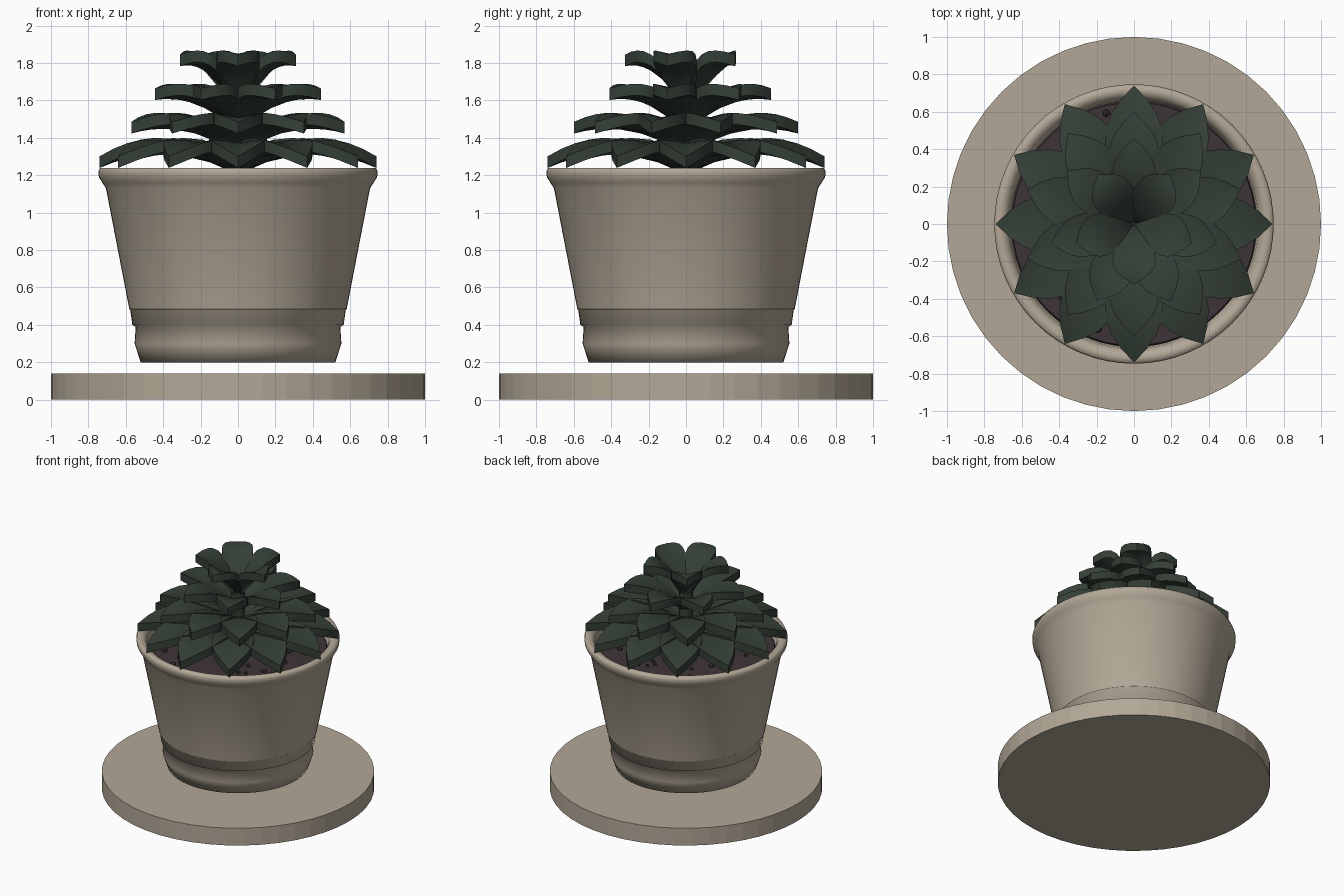
import bpy, bmesh, math, random
from mathutils import Matrix

random.seed(4)
cube = bpy.data.objects.get("Cube")
if cube:
    bpy.data.objects.remove(cube, do_unlink=True)


def material(name, rgb):
    m = bpy.data.materials.new(name)
    m.use_nodes = True
    m.diffuse_color = (*rgb, 1)
    bsdf = m.node_tree.nodes["Principled BSDF"]
    bsdf.inputs["Base Color"].default_value = (*rgb, 1)
    bsdf.inputs["Roughness"].default_value = 0.8
    return m


CLAY = material("beige clay", (0.45, 0.39, 0.31))
SOIL = material("dark soil", (0.048, 0.034, 0.037))
LEAF = material("dark green", (0.034, 0.050, 0.037))


def finish(bm, name, mat, smooth=None):
    bmesh.ops.recalc_face_normals(bm, faces=bm.faces)
    mesh = bpy.data.meshes.new(name)
    bm.to_mesh(mesh)
    bm.free()
    mesh.materials.append(mat)
    ob = bpy.data.objects.new(name, mesh)
    bpy.context.collection.objects.link(ob)
    if smooth:
        bpy.ops.object.select_all(action='DESELECT')
        ob.select_set(True)
        bpy.context.view_layer.objects.active = ob
        bpy.ops.object.shade_smooth_by_angle(angle=math.radians(smooth))
    return ob


def lathe(profile, segments):
    # Revolve (radius, height) points around z; radius 0 makes a pole
    bm = bmesh.new()
    vs = [bm.verts.new((r, 0, z)) for r, z in profile]
    es = [bm.edges.new(pair) for pair in zip(vs, vs[1:])]
    bmesh.ops.spin(bm, geom=vs + es, axis=(0, 0, 1), cent=(0, 0, 0),
                   angle=2 * math.pi, steps=segments)
    bmesh.ops.remove_doubles(bm, verts=bm.verts, dist=0.0005)
    return bm


# Base disc
finish(lathe([(0, 0), (1, 0), (1, 0.14), (0, 0.14)], 48), "base_disc", CLAY)

# Pot with a foot, a shallow step, a tapered wall and a rounded rim
LIP = 0.484
pot_profile = [
    (0, 0.20), (0.52, 0.20), (0.553, 0.30), (0.547, 0.39), (0.565, 0.40),
    (0.576, 0.48), (0.581, LIP), (0.706, 1.13), (0.725, 1.16),
    (0.744, 1.19), (0.747, 1.22), (0.738, 1.24), (0.705, 1.24),
    (0.68, 1.225), (0.665, 1.19), (0.655, 1.12), (0, 1.12)]
bm = lathe(pot_profile, 64)
for e in bm.edges:
    if all(abs(v.co.z - LIP) < 0.001 for v in e.verts):
        e.smooth = False
for f in bm.faces:
    f.smooth = True
finish(bm, "pot", CLAY)

# Soil with scattered pebbles
finish(lathe([(0.66, 1.13), (0.65, 1.155), (0, 1.165)], 48), "soil", SOIL)
bm = bmesh.new()
for i in range(45):
    a, r = random.uniform(0, 2 * math.pi), random.uniform(0.35, 0.62)
    bmesh.ops.create_icosphere(
        bm, subdivisions=1, radius=random.uniform(0.012, 0.026),
        matrix=Matrix.Translation((r * math.cos(a), r * math.sin(a), 1.16)))
finish(bm, "soil_pebbles", SOIL)

# Stem joining the leaf layers
finish(lathe([(0.05, 1.15), (0.05, 1.6), (0, 1.62)], 12), "stem", LEAF, 40)

OUTLINE = [(0, 0.25), (0.2, 0.6), (0.4, 0.92), (0.58, 1), (0.7, 0.95),
           (0.8, 0.77), (0.9, 0.45), (1, 0)]
THICK, CUP = 0.062, 0.025


def add_leaf(bm, angle, length, half, root, peak, t_peak):
    rot = Matrix.Rotation(angle, 4, 'Z')

    def row(drop):
        rows = []
        for t, w in OUTLINE:
            z = peak - (peak - root) * (1 - t / t_peak) ** 2 - drop
            sides = (-1, 0, 1) if w else (0,)
            rows.append([bm.verts.new(rot @ m) for m in (
                Matrix.Translation((t * length, s * w * half,
                                    z - CUP * (1 - abs(s) * w))).to_translation()
                for s in sides)])
        return rows

    top, low = row(0), row(THICK)
    for rows in (top, low):
        for a, b in zip(rows, rows[1:]):
            for k in (0, 1):
                if len(b) == 3:
                    bm.faces.new((a[k], a[k + 1], b[k + 1], b[k]))
                else:
                    bm.faces.new((a[k], a[k + 1], b[0]))
    # Side walls and root cap
    for k in (0, -1):
        for i in range(len(OUTLINE) - 1):
            bm.faces.new((top[i][k], top[i + 1][k], low[i + 1][k], low[i][k]))
    for k in (0, 1):
        bm.faces.new((top[0][k], top[0][k + 1], low[0][k + 1], low[0][k]))


# Layers: name, count, first angle, length, half width, root, peak, peak spot
LAYERS = [
    ("bottom_leaves", 12, 90, 0.74, 0.155, 1.29, 1.40, 0.55),
    ("lower_leaves", 10, 90, 0.60, 0.135, 1.40, 1.535, 0.7),
    ("upper_leaves", 7, 90, 0.455, 0.115, 1.52, 1.695, 0.85),
    ("crown_leaves", 5, -90, 0.325, 0.115, 1.63, 1.875, 0.88),
]
for name, count, start, *shape in LAYERS:
    bm = bmesh.new()
    for i in range(count):
        add_leaf(bm, math.radians(start + 360 * i / count), *shape)
    finish(bm, name, LEAF, 40)
